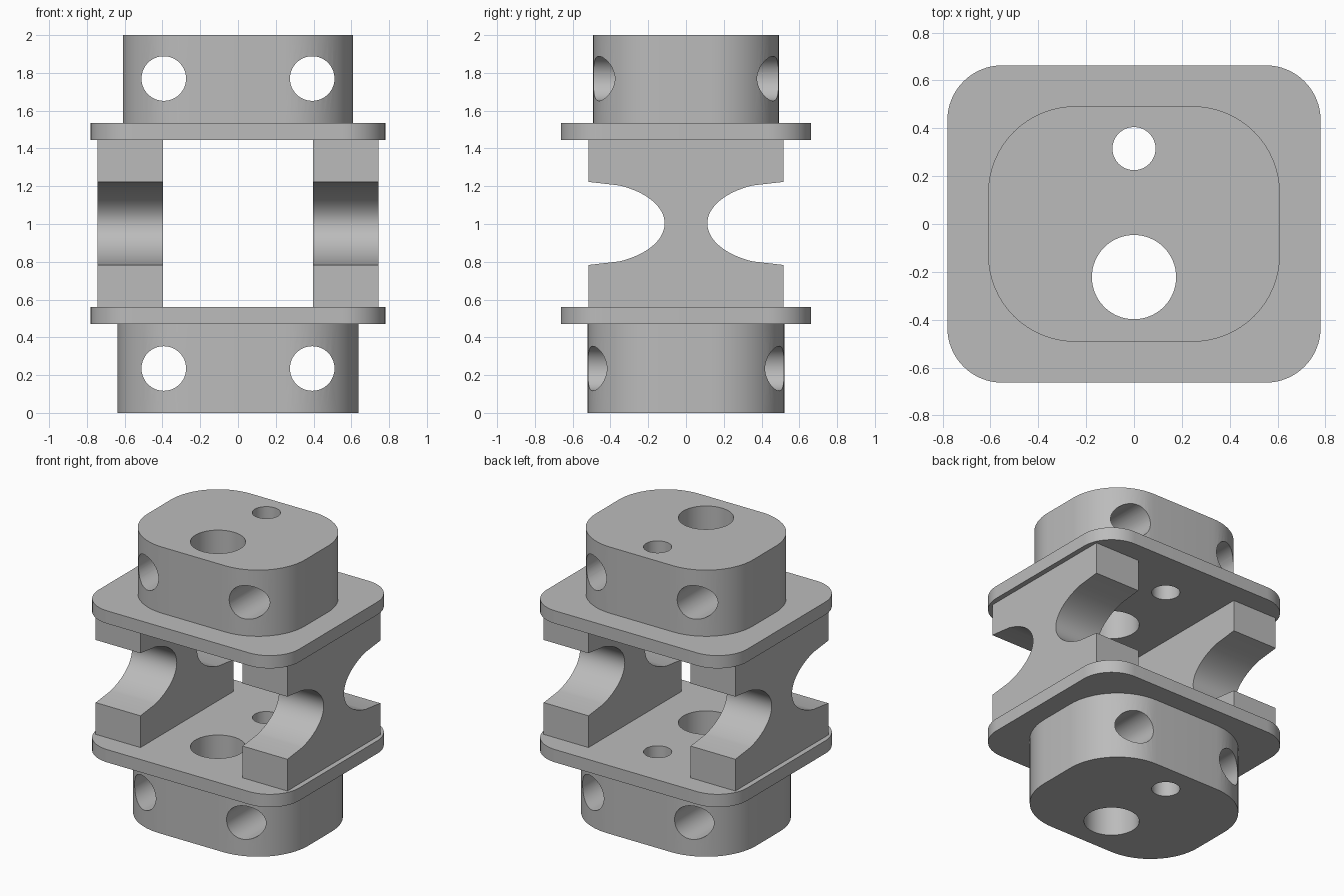
import bpy
import bmesh
from math import pi, sin, cos, radians
from mathutils import Matrix

if "Cube" in bpy.data.objects:
    bpy.data.objects.remove(bpy.data.objects["Cube"], do_unlink=True)

grey = bpy.data.materials.new("plain grey")
grey.use_nodes = True
colour = (0.5, 0.5, 0.5, 1)
grey.diffuse_color = colour
grey.node_tree.nodes["Principled BSDF"].inputs["Base Color"].default_value = colour


def prism(name, outline, depth, matrix):
    """Extrude a flat outline by depth along its local z, then place it."""
    bm = bmesh.new()
    base = bm.faces.new([bm.verts.new((u, v, 0)) for u, v in outline])
    top = bmesh.ops.extrude_face_region(bm, geom=[base])["geom"]
    moved = [g for g in top if isinstance(g, bmesh.types.BMVert)]
    bmesh.ops.translate(bm, verts=moved, vec=(0, 0, depth))
    bmesh.ops.transform(bm, matrix=matrix, verts=bm.verts)
    bmesh.ops.recalc_face_normals(bm, faces=bm.faces)
    mesh = bpy.data.meshes.new(name)
    bm.to_mesh(mesh)
    bm.free()
    mesh.materials.append(grey)
    obj = bpy.data.objects.new(name, mesh)
    bpy.context.collection.objects.link(obj)
    return obj


def rounded_rect(hx, hy, r, steps=16):
    points = []
    for k, (sx, sy) in enumerate([(1, 1), (-1, 1), (-1, -1), (1, -1)]):
        for i in range(steps + 1):
            a = (k + i / steps) * pi / 2
            points.append((sx * (hx - r) + r * cos(a), sy * (hy - r) + r * sin(a)))
    return points


def circle(r, steps=64):
    return [(r * cos(2 * pi * i / steps), r * sin(2 * pi * i / steps)) for i in range(steps)]


def vertical(x, y, z):
    return Matrix.Translation((x, y, z))


def sideways(x, z):
    return Matrix.Translation((x, 1, z)) @ Matrix.Rotation(pi / 2, 4, "X")


def finish(obj, cutters=()):
    """Cut the holes, apply them and smooth the round walls."""
    for cutter in cutters:
        mod = obj.modifiers.new("hole", "BOOLEAN")
        mod.operation, mod.solver, mod.object = "DIFFERENCE", "EXACT", cutter
    bpy.ops.object.select_all(action="DESELECT")
    obj.select_set(True)
    bpy.context.view_layer.objects.active = obj
    for mod in list(obj.modifiers):
        bpy.ops.object.modifier_apply(modifier=mod.name)
    bpy.ops.object.shade_smooth_by_angle(angle=radians(30))


# Hole cutters: two bores through the whole height, two pin holes per block
bores = [prism("large_bore_cutter", circle(0.176), 3, vertical(0, -0.222, -0.5)),
         prism("small_bore_cutter", circle(0.09), 3, vertical(0, 0.315, -0.5))]
lower_pins = [prism("lower_pin_cutter", circle(0.118), 2, sideways(s * 0.393, 0.235)) for s in (-1, 1)]
upper_pins = [prism("upper_pin_cutter", circle(0.118), 2, sideways(s * 0.393, 1.77)) for s in (-1, 1)]

# End blocks
lower = prism("lower_block", rounded_rect(0.638, 0.521, 0.39), 0.47, vertical(0, 0, 0))
finish(lower, bores + lower_pins)
upper = prism("upper_block", rounded_rect(0.61, 0.492, 0.365), 0.465, vertical(0, 0, 1.535))
finish(upper, bores + upper_pins)

# Flange plates
for name, z in (("lower_plate", 0.47), ("upper_plate", 1.445)):
    finish(prism(name, rounded_rect(0.78, 0.663, 0.23), 0.09, vertical(0, 0, z)), bores)

# Side pillars with an elliptical scoop in front and behind
half_y, mid, bottom, top = 0.516, 1.003, 0.56, 1.445
angles = [0] + [radians(24 + 132 * i / 32) for i in range(33)] + [pi]
scoop = [(half_y - 0.403 * sin(a), mid - 0.22 * cos(a)) for a in angles]
outline = [(half_y, bottom)] + scoop + [(half_y, top)]
outline += [(-y, z) for y, z in reversed(outline)]
# Local axes: outline u to y, v to z, depth to x
axes = Matrix(((0, 0, 1, 0), (1, 0, 0, 0), (0, 1, 0, 0), (0, 0, 0, 1)))
for name, x in (("left_pillar", 0.397), ("right_pillar", -0.745)):
    finish(prism(name, outline, 0.348, Matrix.Translation((x, 0, 0)) @ axes))

for cutter in bores + lower_pins + upper_pins:
    bpy.data.objects.remove(cutter, do_unlink=True)
